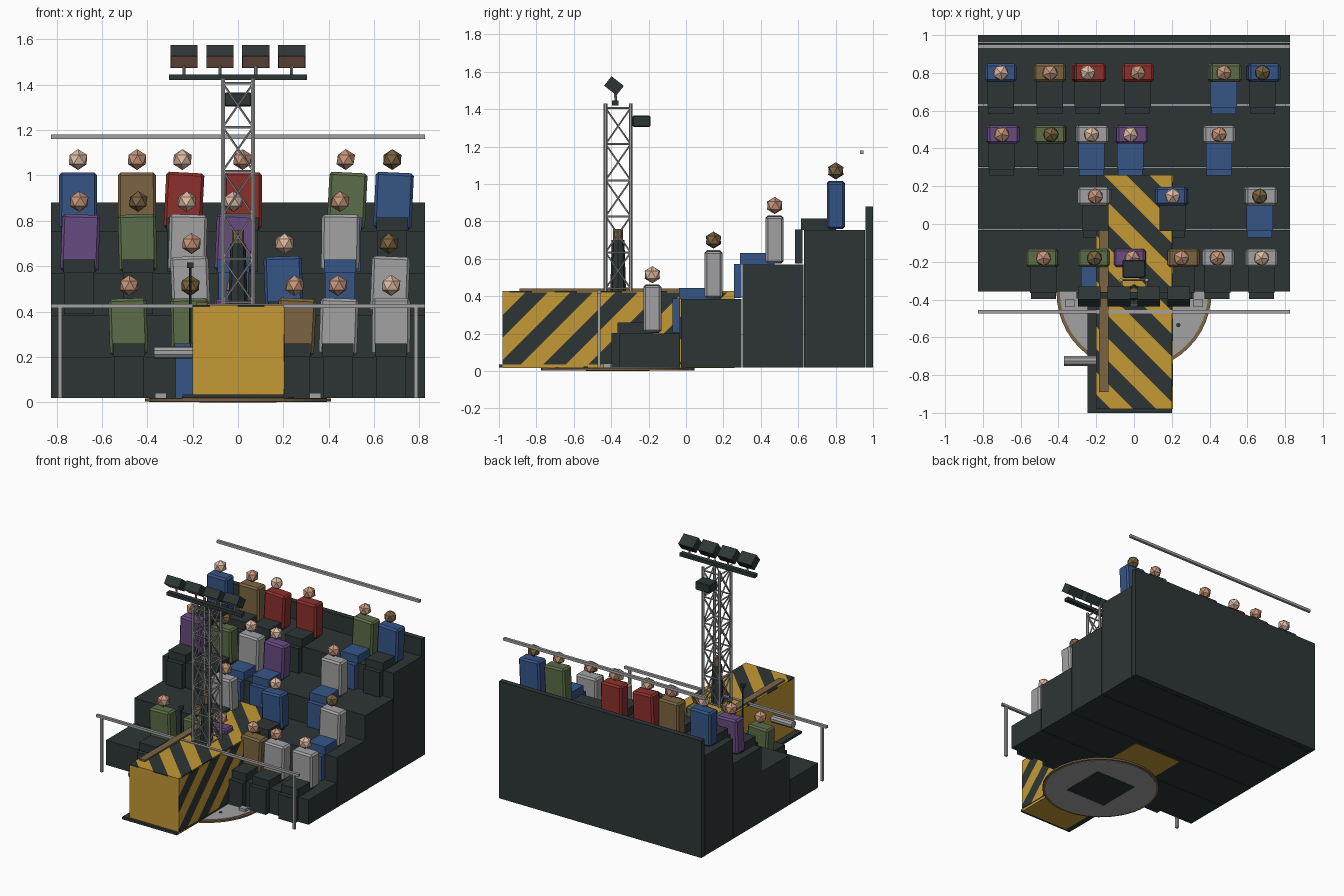
import bpy, bmesh, math, random
from mathutils import Vector, Matrix

if "Cube" in bpy.data.objects:
    bpy.data.objects.remove(bpy.data.objects["Cube"])

random.seed(4)
COLORS = {
    "slate": (.027, .036, .036), "yellow": (.55, .32, .035), "blue": (.035, .09, .24),
    "green": (.105, .15, .065), "red": (.27, .03, .025), "purple": (.14, .07, .22),
    "grey": (.36, .36, .37), "brown": (.2, .13, .055), "skin": (.58, .31, .2),
    "pale_skin": (.74, .5, .37)}
MATS = {}
for key, rgb in COLORS.items():
    MATS[key] = bpy.data.materials.new(key)
    MATS[key].diffuse_color = (*rgb, 1)


def finish(bm, name, *mats):
    bmesh.ops.recalc_face_normals(bm, faces=bm.faces)
    me = bpy.data.meshes.new(name)
    bm.to_mesh(me)
    bm.free()
    for m in mats:
        me.materials.append(MATS[m])
    ob = bpy.data.objects.new(name, me)
    bpy.context.collection.objects.link(ob)
    return ob


def box_bm(lo, hi):
    lo, hi = Vector(lo), Vector(hi)
    bm = bmesh.new()
    bmesh.ops.create_cube(bm, size=1, matrix=Matrix.Translation((lo + hi) / 2)
                          @ Matrix.Diagonal((*(hi - lo), 1)))
    return bm


def box(name, lo, hi, mat, bevel=0):
    ob = finish(box_bm(lo, hi), name, mat)
    if bevel:
        b = ob.modifiers.new("edge", "BEVEL")
        b.width, b.segments = bevel, 1
    return ob


def add_bar(bm, a, b, r, sides, r2=None):
    a, b = Vector(a), Vector(b)
    m = Matrix.Translation((a + b) / 2) @ (b - a).to_track_quat("Z", "Y").to_matrix().to_4x4()
    bmesh.ops.create_cone(bm, cap_ends=True, segments=sides, radius1=r,
                          radius2=r if r2 is None else r2, depth=(b - a).length, matrix=m)


def bar(name, a, b, r, mat, sides=8, r2=None):
    bm = bmesh.new()
    add_bar(bm, a, b, r, sides, r2)
    return finish(bm, name, mat)


def striped_plate(name, lo, hi, normal, offset, width=.085):
    """Thin plate cut into diagonal bands that alternate in colour."""
    bm = box_bm(lo, hi)
    n = Vector(normal).normalized()
    for k in range(-20, 20):
        bmesh.ops.bisect_plane(bm, geom=bm.verts[:] + bm.edges[:] + bm.faces[:],
                               plane_co=n * (offset + k * width), plane_no=n)
    for f in bm.faces:
        f.material_index = math.floor((f.calc_center_median().dot(n) - offset) / width) % 2
    return finish(bm, name, "yellow", "slate")


# stepped seating and back wall
TIERS = []
for i in range(4):
    y, top = -.36 + .33 * i, .2 + .185 * i
    TIERS.append(top)
    box("seating_tier", (-.825, y + .002, .018), (.825, y + .328, top), "slate")
box("back_wall", (-.825, .96, .018), (.825, 1, .88), "slate")

# turntable under the walkway
bar("turntable_rim", (0, -.365, .004), (0, -.365, .016), .41, "brown", 48)
bar("turntable_disc", (0, -.365, .002), (0, -.365, .02), .392, "grey", 48)
box("turntable_hub", (-.17, -.535, 0), (.17, -.195, .01), "slate")
for s in (-1, 1):
    bar("disc_bolt", (s * .235, -.535, .018), (s * .235, -.535, .023), .012, "slate")
    box("disc_clamp", (s * .34 - .025, -.44, .02), (s * .34 + .025, -.4, .04), "grey")

# walkway with hazard stripes
box("walkway", (-.2, -.98, .016), (.2, .26, .42), "yellow")
box("walkway_base", (-.245, -1, .018), (.2, -.4, .035), "slate")
striped_plate("walkway_top_stripes", (-.2, -.98, .42), (.2, .26, .428), (1, 1, 0), .07)
striped_plate("walkway_side_stripes", (.2, -.98, .035), (.206, .26, .42), (0, 1, -1), -.99)
box("walkway_plank", (-.185, -.89, .428), (-.135, .12, .44), "brown")
bar("side_roller", (-.37, -.725, .22), (-.2, -.725, .22), .027, "grey", 10)

# railings
box("front_rail", (-.825, -.475, .415), (.825, -.455, .433), "grey")
for s in (-1, 1):
    box("front_rail_post", (s * .785 - .009, -.474, .018), (s * .785 + .009, -.456, .42), "grey")
box("back_rail", (-.825, .93, 1.16), (.825, .95, 1.18), "grey")

# lattice tower
bm = bmesh.new()
TY, H = -.363, .067
corners = [(-H, TY - H), (H, TY - H), (H, TY + H), (-H, TY + H)]
levels = [.44 + .193 * k for k in range(6)]
for i in range(4):
    a, b = corners[i], corners[(i + 1) % 4]
    add_bar(bm, (*a, .428), (*a, 1.43), .01, 6)
    for k, z in enumerate(levels):
        add_bar(bm, (*a, z), (*b, z), .006, 5)
        if k < 5:
            add_bar(bm, (*a, z), (*b, levels[k + 1]), .005, 5)
            add_bar(bm, (*b, z), (*a, levels[k + 1]), .005, 5)
finish(bm, "lattice_tower", "grey")
box("lamp_bar", (-.305, -.395, 1.42), (.305, -.36, 1.445), "slate")
box("tower_speaker", (-.06, -.285, 1.305), (.06, -.19, 1.365), "slate", .005)

# tilted floodlights with inset lenses
for i in range(4):
    x = -.2375 + .158 * i
    bar("lamp_post", (x, -.375, 1.44), (x, -.38, 1.51), .007, "grey")
    bm = box_bm((-.06, -.032, -.042), (.06, .032, .042))
    bm.faces.ensure_lookup_table()
    lens = min(bm.faces, key=lambda f: f.calc_center_median().y)
    bmesh.ops.inset_individual(bm, faces=[lens], thickness=.005)
    lens.material_index = 1
    lamp = finish(bm, "floodlight", "slate", "skin")
    lamp.location = (x, -.385, 1.525)
    lamp.rotation_euler.x = math.radians(52)

# presenter inside the tower, and microphone stand
bar("presenter_body", (0, -.363, .428), (0, -.363, .7), .042, "slate", 8, .034)
bar("presenter_head", (0, -.363, .69), (0, -.363, .76), .027, "brown", 8)
bar("microphone_stand", (-.21, -.36, .2), (-.21, -.36, .6), .006, "slate")
box("microphone", (-.224, -.374, .592), (-.196, -.346, .616), "slate")


def spectator(row, x, shirt, skin, legs="slate"):
    z, y = TIERS[row], -.18 + .327 * row
    box("lap", (x - .07, y - .185, z), (x + .07, y, z + .06), legs)
    box("shins", (x - .066, y - .218, z - .18), (x + .066, y - .178, z + .002), legs)
    torso = box("torso", (-.084, -.048, 0), (.084, .048, .25), shirt, .012)
    torso.location = (x, y, z + .008)
    torso.rotation_euler.y = math.radians(random.uniform(-3.5, 3.5))
    bm = bmesh.new()
    bmesh.ops.create_icosphere(bm, subdivisions=1, radius=.046)
    head = finish(bm, "head", skin)
    head.location = (x, y, z + .315)
    head.rotation_euler.z = random.uniform(-.3, .3)


# audience: row, x, shirt, skin, legs
for person in [
        (0, -.48, "green", "skin"), (0, -.21, "green", "brown", "blue"),
        (0, -.01, "purple", "skin"), (0, .25, "brown", "skin"),
        (0, .44, "grey", "skin"), (0, .675, "grey", "pale_skin"),
        (1, -.205, "grey", "skin"), (1, .205, "blue", "pale_skin"),
        (1, .665, "grey", "brown", "blue"),
        (2, -.7, "purple", "skin"), (2, -.44, "green", "brown"),
        (2, -.225, "grey", "pale_skin", "blue"), (2, -.02, "purple", "pale_skin", "blue"),
        (2, .45, "grey", "skin", "blue"),
        (3, -.705, "blue", "pale_skin"), (3, -.445, "brown", "skin"),
        (3, -.245, "red", "pale_skin"), (3, .02, "red", "skin"),
        (3, .475, "green", "skin", "blue"), (3, .68, "blue", "brown")]:
    spectator(*person)

for m in bpy.data.materials:
    if m.users and not m.is_grease_pencil:
        m.use_nodes = True
        m.node_tree.nodes["Principled BSDF"].inputs["Base Color"].default_value = m.diffuse_color
